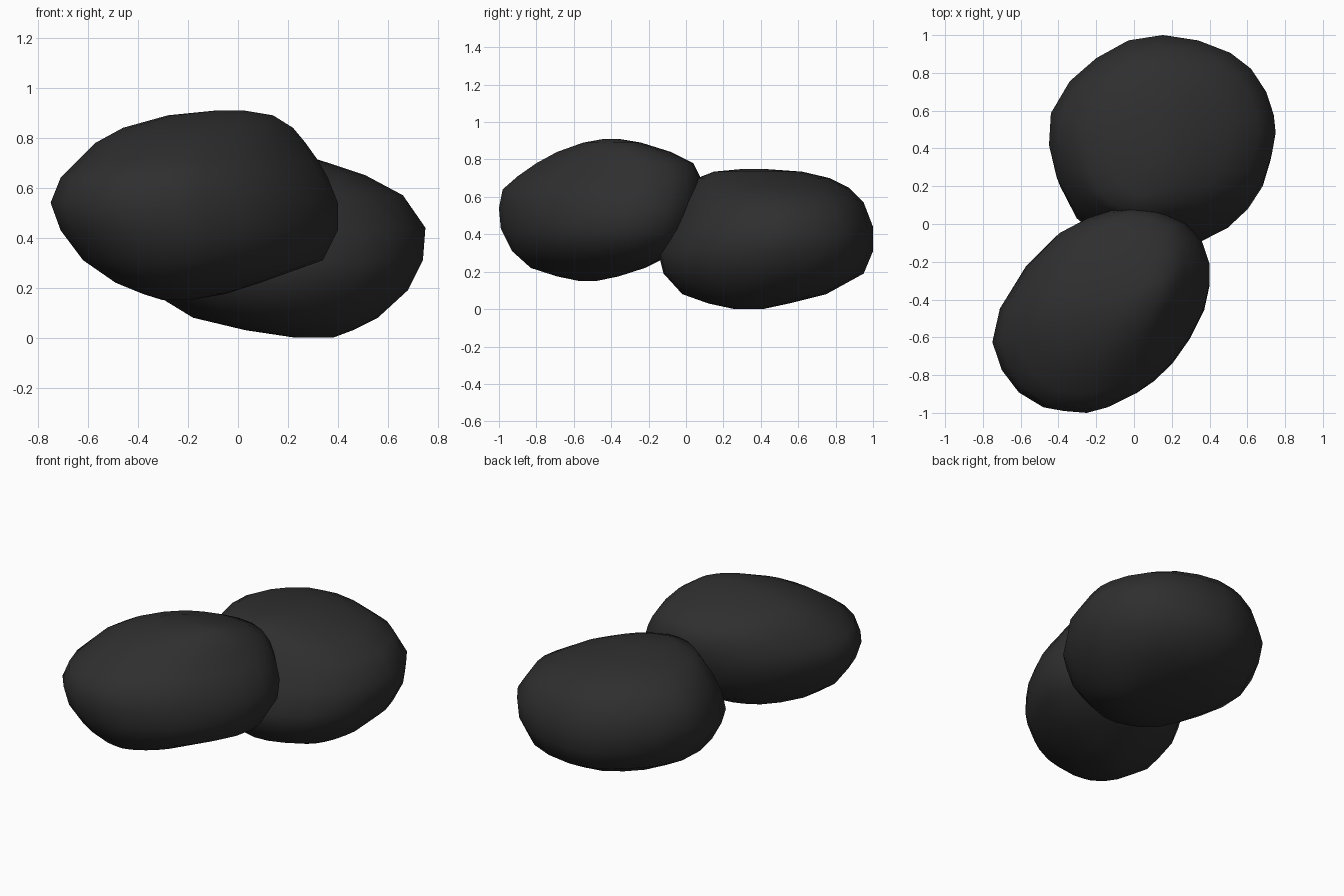
import bpy, bmesh

mat = bpy.data.materials.new("dark_stone")
mat.diffuse_color = (0.028, 0.028, 0.028, 1)


def stone(name, outline, levels):
    """Stack a plan outline, fitted to the (z, x0, x1, y0, y1) box of every level."""
    xs, ys = zip(*outline)
    ax, bx, ay, by = min(xs), max(xs), min(ys), max(ys)
    bm = bmesh.new()
    rings = []
    for z, x0, x1, y0, y1 in levels:
        rings.append([bm.verts.new((x0 + (x - ax) / (bx - ax) * (x1 - x0),
                                    y0 + (y - ay) / (by - ay) * (y1 - y0), z))
                      for x, y in outline])
    n = len(outline)
    for a, b in zip(rings, rings[1:]):
        for i in range(n):
            j = (i + 1) % n
            bm.faces.new((a[i], a[j], b[j], b[i]))
    bm.faces.new(rings[0])
    bm.faces.new(rings[-1])
    bmesh.ops.recalc_face_normals(bm, faces=bm.faces)
    for f in bm.faces:
        f.smooth = True
    me = bpy.data.meshes.new(name)
    bm.to_mesh(me)
    bm.free()
    me.materials.append(mat)
    ob = bpy.data.objects.new(name, me)
    bpy.context.collection.objects.link(ob)
    return ob


# Rounder stone at the back, resting on the ground
stone("back_stone",
      [(.15, 1), (.34, .97), (.51, .9), (.62, .81), (.7, .68), (.74, .55),
       (.75, .45), (.73, .33), (.69, .2), (.61, .08), (.5, -.02), (.36, -.09),
       (.2, -.14), (.05, -.15), (-.1, -.11), (-.21, -.06), (-.32, .03),
       (-.41, .2), (-.45, .38), (-.44, .56), (-.34, .74), (-.2, .87), (-.03, .97)],
      [(.0, .23, .38, .26, .41), (.03, .03, .46, .12, .55), (.08, -.18, .56, -.02, .75),
       (.19, -.36, .68, -.12, .95), (.31, -.43, .74, -.15, 1), (.44, -.45, .75, -.08, 1),
       (.57, -.40, .66, -.02, .95), (.65, -.33, .51, .03, .87), (.70, -.25, .36, .06, .77),
       (.735, -.12, .25, .15, .62), (.75, .03, .14, .31, .41)])

# Longer oval stone in front, lifted and leaning on the other
stone("front_stone",
      [(.4, -.3), (.4, -.2), (.36, -.08), (.28, .01), (.14, .07), (0, .085),
       (-.12, .07), (-.25, .03), (-.41, -.05), (-.57, -.21), (-.71, -.44),
       (-.75, -.62), (-.7, -.77), (-.61, -.89), (-.48, -.97), (-.37, -.99),
       (-.25, -1), (-.14, -.97), (0, -.9), (.1, -.83), (.2, -.73), (.29, -.6), (.37, -.44)],
      [(.15, -.30, -.20, -.57, -.48), (.175, -.38, -.05, -.69, -.36),
       (.22, -.49, .09, -.83, -.22), (.31, -.62, .34, -.93, -.04),
       (.43, -.71, .40, -.99, .04), (.54, -.75, .40, -1, .07), (.64, -.71, .36, -.98, .085),
       (.71, -.64, .32, -.90, .075), (.78, -.57, .27, -.80, .04), (.84, -.46, .22, -.69, -.08),
       (.89, -.28, .14, -.55, -.24), (.91, -.08, .02, -.44, -.36)])
